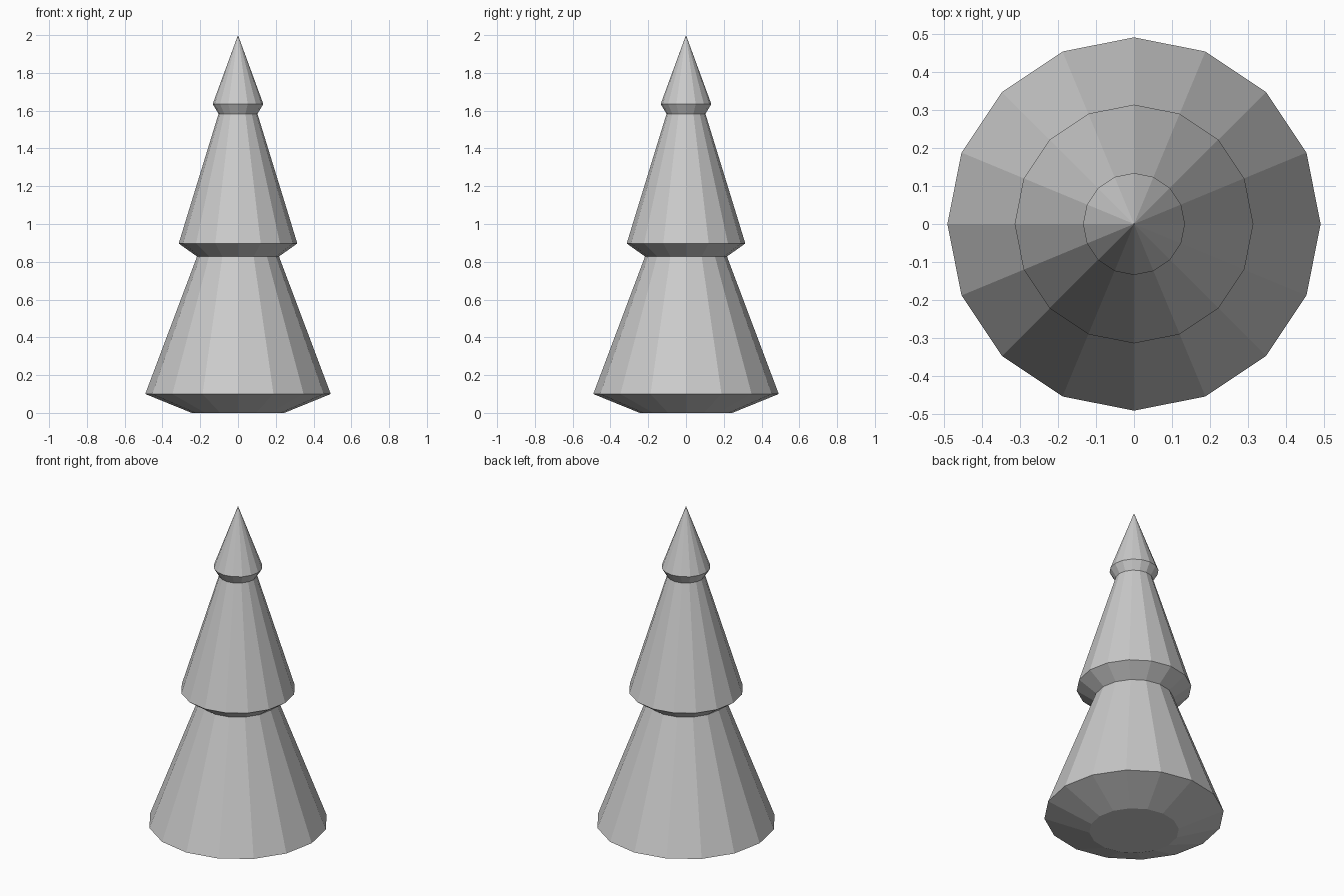
import bpy, bmesh
from math import cos, sin, tau

if "Cube" in bpy.data.objects:
    bpy.data.objects.remove(bpy.data.objects["Cube"])

SIDES = 16
# Tree outline from base to tip: (radius, height)
PROFILE = [(0.245, 0), (0.491, 0.10),        # bottom tier
           (0.217, 0.828), (0.314, 0.897),   # middle tier
           (0.103, 1.583), (0.134, 1.635)]   # top tier
TIP = 2.0

bm = bmesh.new()
rings = [[bm.verts.new((r * cos(tau * i / SIDES), r * sin(tau * i / SIDES), z))
          for i in range(SIDES)] for r, z in PROFILE]

# Base, tier walls and pointed tip
bm.faces.new(rings[0][::-1])
for low, high in zip(rings, rings[1:]):
    for i in range(SIDES):
        j = (i + 1) % SIDES
        bm.faces.new((low[i], low[j], high[j], high[i]))
tip = bm.verts.new((0, 0, TIP))
for i in range(SIDES):
    bm.faces.new((rings[-1][i], rings[-1][(i + 1) % SIDES], tip))

mesh = bpy.data.meshes.new("tiered_tree")
bm.to_mesh(mesh)
bm.free()
bpy.context.collection.objects.link(bpy.data.objects.new("tiered_tree", mesh))
